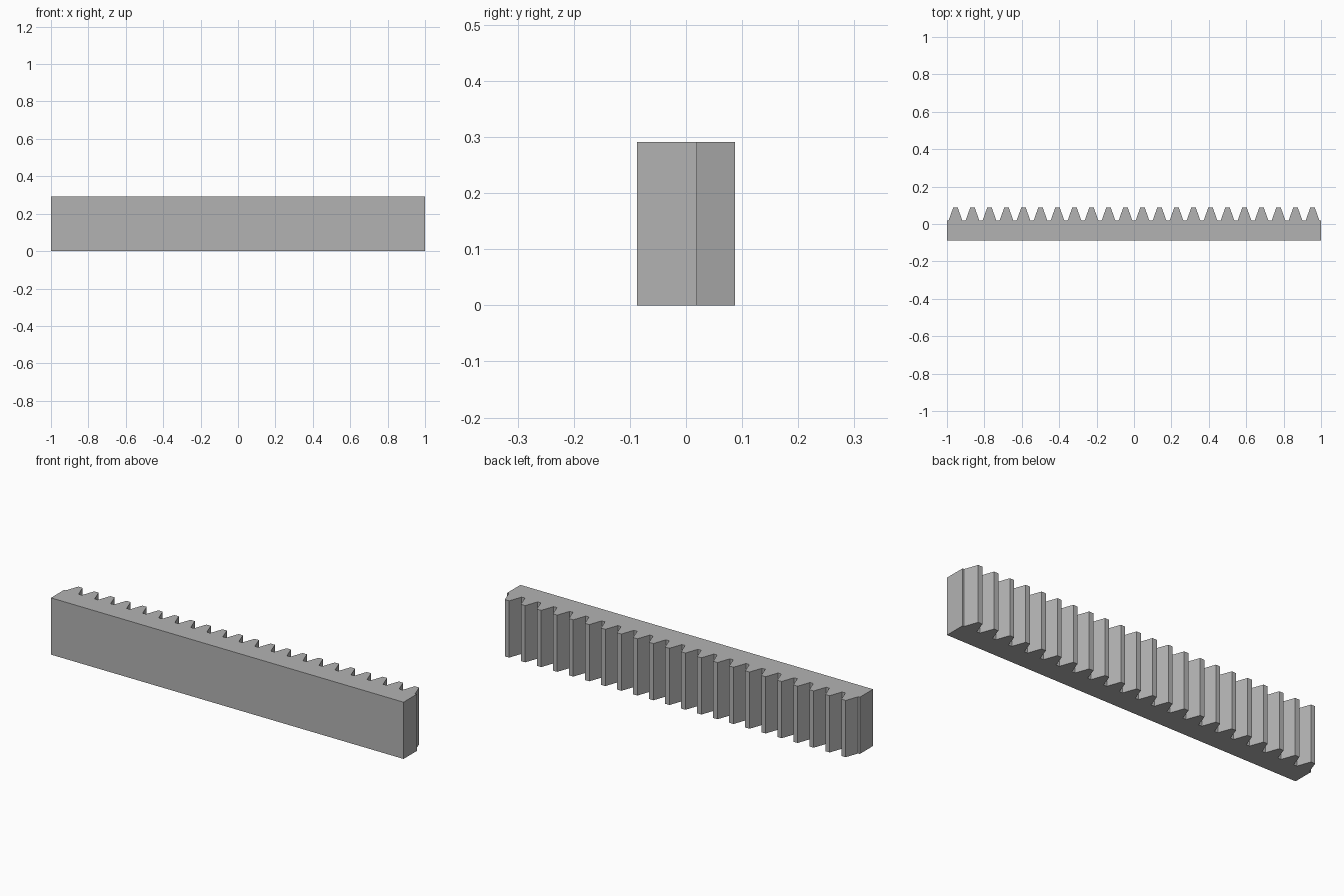
import bpy
import bmesh

cube = bpy.data.objects.get("Cube")
if cube:
    bpy.data.objects.remove(cube, do_unlink=True)

TEETH = 22
LENGTH, HEIGHT = 2.0, 0.291
FRONT, ROOT, TIP = -0.087, 0.02, 0.087
ROOT_HALF, TIP_HALF = 0.0362, 0.0122
PITCH = LENGTH / TEETH

# Plain grey metal
grey = bpy.data.materials.new("grey_metal")
grey.use_nodes = True
colour = (0.45, 0.45, 0.45, 1)
grey.diffuse_color = colour
grey.node_tree.nodes["Principled BSDF"].inputs["Base Color"].default_value = colour

# Rack outline: straight front, row of trapezoid teeth along the back
half = LENGTH / 2
outline = [(-half, FRONT), (half, FRONT), (half, ROOT)]
for i in range(TEETH):
    x = half - (i + 0.5) * PITCH
    outline += [(x + ROOT_HALF, ROOT), (x + TIP_HALF, TIP),
                (x - TIP_HALF, TIP), (x - ROOT_HALF, ROOT)]
outline.append((-half, ROOT))

# Extrude the outline upward into a solid bar
bm = bmesh.new()
base = bm.faces.new([bm.verts.new((x, y, 0)) for x, y in outline])
top = bmesh.ops.extrude_face_region(bm, geom=[base], use_keep_orig=True)["geom"]
bmesh.ops.translate(bm, vec=(0, 0, HEIGHT),
                    verts=[v for v in top if isinstance(v, bmesh.types.BMVert)])
bmesh.ops.recalc_face_normals(bm, faces=bm.faces)

mesh = bpy.data.meshes.new("gear_rack")
bm.to_mesh(mesh)
bm.free()
mesh.materials.append(grey)
rack = bpy.data.objects.new("gear_rack", mesh)
bpy.context.collection.objects.link(rack)
